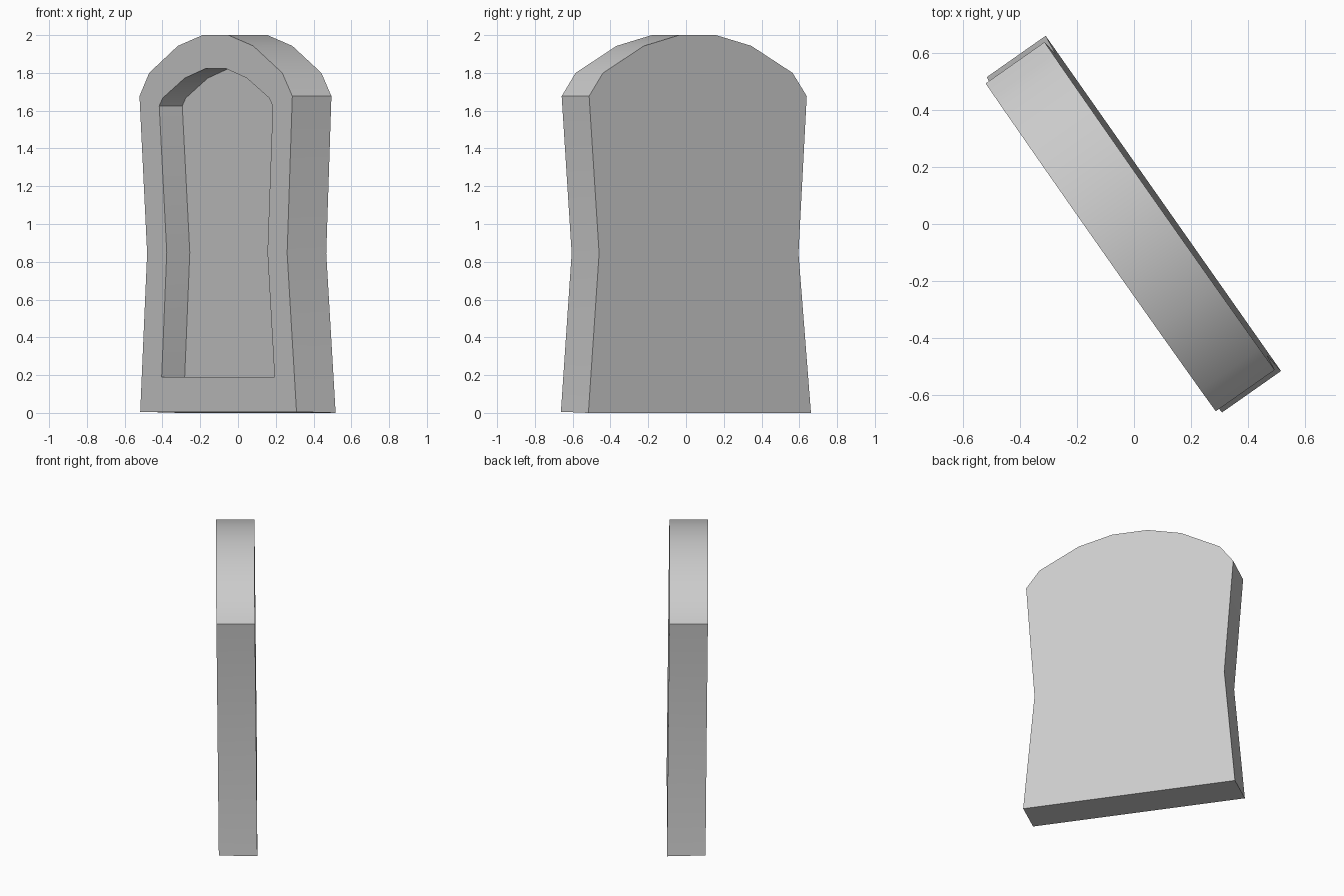
import bpy, bmesh, math
from mathutils import Vector

if "Cube" in bpy.data.objects:
    bpy.data.objects.remove(bpy.data.objects["Cube"])

# Half profiles (half width, height), bottom to crown
OUTER = [(0.72, 0.0), (0.645, 0.845), (0.704, 1.677), (0.613, 1.80), (0.347, 1.943), (0.119, 2.0)]
INNER = [(0.52, 0.19), (0.464, 0.85), (0.523, 1.625), (0.49, 1.667), (0.287, 1.772), (0.097, 1.822)]

ALONG = Vector((0.5746, -0.8184, 0))     # across the slab
FACING = Vector((-0.8184, -0.5746, 0))   # out of the recessed face
LEAN = 0.0095
FRONT, BACK, DEPTH = 0.127, -0.126, 0.149

bm = bmesh.new()


def loop(half, depth, lift=0.0):
    """Mirror a half profile into a closed vertex loop at a given depth."""
    points = half + [(-w, z) for w, z in reversed(half)]
    verts = []
    for w, z in points:
        if z == 0.0:
            z = lift
        p = ALONG * w + FACING * (depth + LEAN * z)
        verts.append(bm.verts.new((p.x, p.y, z)))
    return verts


def bridge(a, b):
    n = len(a)
    for i in range(n):
        j = (i + 1) % n
        bm.faces.new((a[i], a[j], b[j], b[i]))


# Slab shell, front border, recess walls, recess floor
back = loop(OUTER, BACK)
front = loop(OUTER, FRONT, 0.006)
rim = loop(INNER, FRONT)
floor = loop(INNER, FRONT - DEPTH)
bm.faces.new(back)
bridge(back, front)
bridge(front, rim)
bridge(rim, floor)
bm.faces.new(floor)
bmesh.ops.recalc_face_normals(bm, faces=bm.faces[:])

mesh = bpy.data.meshes.new("recessed_slab")
bm.to_mesh(mesh)
bm.free()
slab = bpy.data.objects.new("recessed_slab", mesh)
bpy.context.collection.objects.link(slab)

# Smooth arch, crisp borders
bpy.context.view_layer.objects.active = slab
slab.select_set(True)
bpy.ops.object.shade_smooth_by_angle(angle=math.radians(30))
